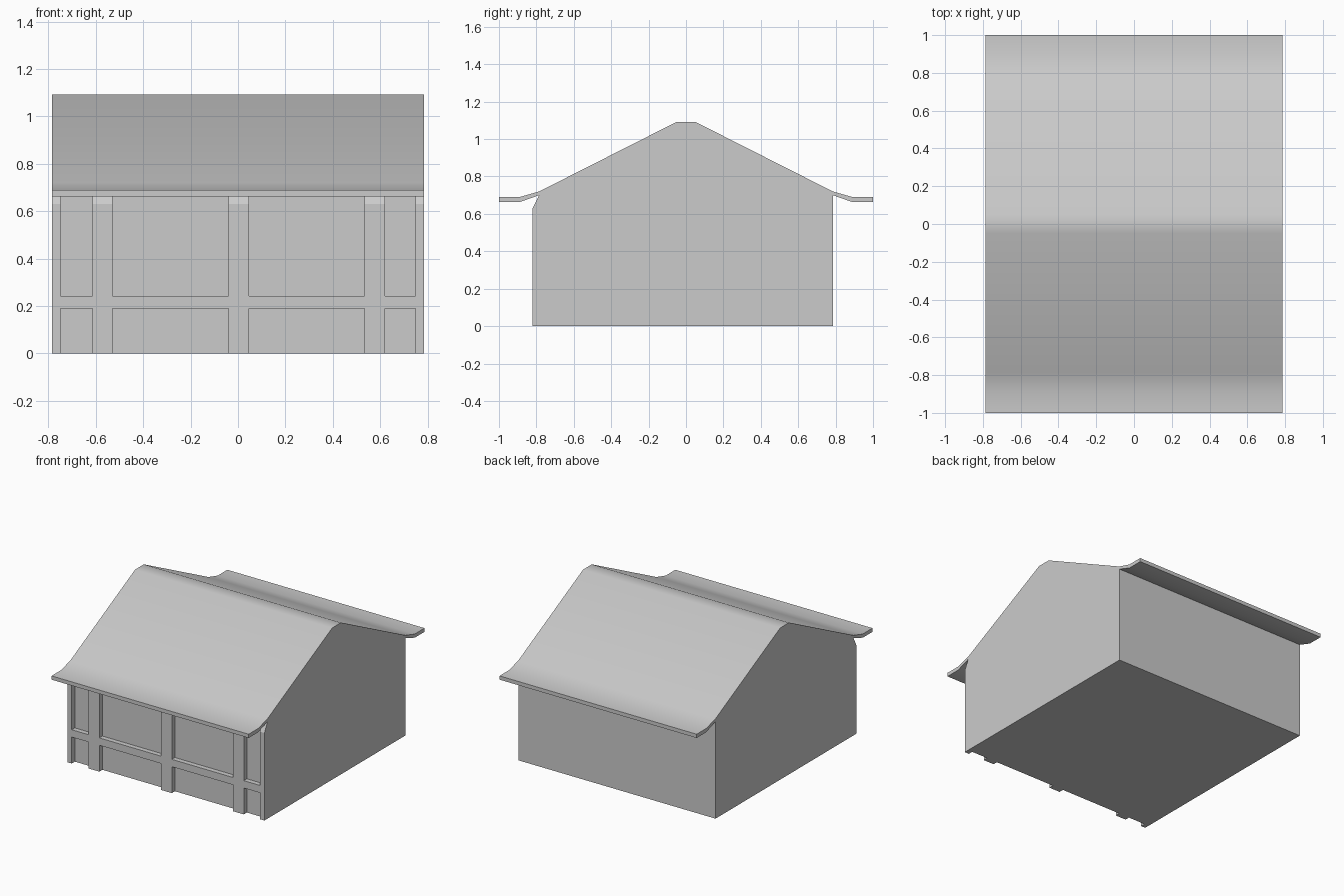
import bpy, bmesh, math

if "Cube" in bpy.data.objects:
    bpy.data.objects.remove(bpy.data.objects["Cube"])

HALF = 0.785      # half width along x
WALL = 0.785      # wall position along y
EAVE = 0.70       # where the wall meets the roof underside
DEPTH = 0.035     # timber thickness


def finish(bm, name):
    bmesh.ops.remove_doubles(bm, verts=bm.verts, dist=1e-4)
    bmesh.ops.recalc_face_normals(bm, faces=bm.faces)
    mesh = bpy.data.meshes.new(name)
    bm.to_mesh(mesh)
    bm.free()
    obj = bpy.data.objects.new(name, mesh)
    bpy.context.collection.objects.link(obj)
    return obj


def smooth(obj):
    bpy.ops.object.select_all(action='DESELECT')
    obj.select_set(True)
    bpy.context.view_layer.objects.active = obj
    bpy.ops.object.shade_smooth_by_angle(angle=math.radians(30))


# House body and flared roof: one mirrored gable profile pushed along x
half = [(WALL, 0), (WALL, EAVE), (0.89, 0.663), (1.0, 0.663), (1.0, 0.69),
        (0.89, 0.69), (0.785, 0.72), (0.05, 1.092)]
profile = half + [(-y, z) for y, z in reversed(half)]
bm = bmesh.new()
gable = bm.faces.new([bm.verts.new((-HALF, y, z)) for y, z in profile])
ext = bmesh.ops.extrude_face_region(bm, geom=[gable], use_keep_orig=True)
moved = [v for v in ext['geom'] if isinstance(v, bmesh.types.BMVert)]
bmesh.ops.translate(bm, verts=moved, vec=(2 * HALF, 0, 0))
smooth(finish(bm, "house_body"))

# Front timber frame: posts fill the even columns, the rail fills row 1
xs = [-HALF, -0.75, -0.615, -0.53, -0.04, 0.047, 0.535, 0.62, 0.75, HALF]
zs = [0, 0.19, 0.243, 0.63, EAVE]
bm = bmesh.new()
grid = [[bm.verts.new((x, -WALL, z)) for x in xs] for z in zs]
faces = []
for r in range(len(zs) - 1):
    for c in range(len(xs) - 1):
        if c % 2 == 0 or r == 1:
            faces.append(bm.faces.new((grid[r][c], grid[r][c + 1],
                                       grid[r + 1][c + 1], grid[r + 1][c])))
ext = bmesh.ops.extrude_face_region(bm, geom=faces)
# Pull the frame forward; its top row stays on the wall as a sloped end
moved = [v for v in ext['geom']
         if isinstance(v, bmesh.types.BMVert) and v.co.z < 0.65]
bmesh.ops.translate(bm, verts=moved, vec=(0, -DEPTH, 0))
finish(bm, "timber_frame")
